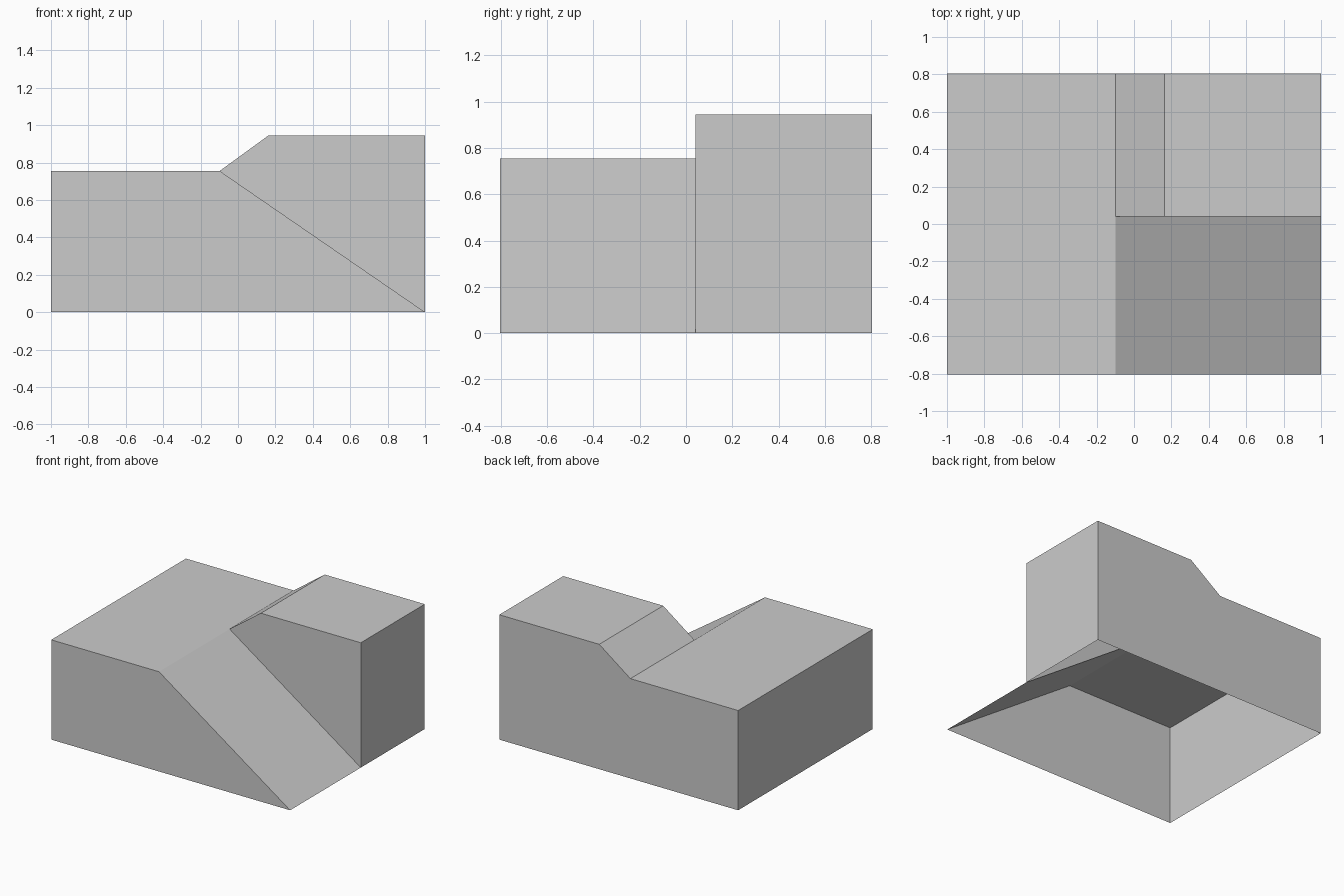
import bpy
import bmesh

cube = bpy.data.objects.get("Cube")
if cube:
    bpy.data.objects.remove(cube, do_unlink=True)

# Key dimensions
FRONT, STEP, BACK = -0.805, 0.04, 0.805
LOW, HIGH = 0.755, 0.945
CREST, RISE = -0.098, 0.163

grey = bpy.data.materials.new("plain grey")
grey.use_nodes = True
grey.diffuse_color = (0.6, 0.6, 0.6, 1)
grey.node_tree.nodes["Principled BSDF"].inputs["Base Color"].default_value = (0.6, 0.6, 0.6, 1)


def finish(name, bm):
    mesh = bpy.data.meshes.new(name)
    bm.to_mesh(mesh)
    bm.free()
    mesh.materials.append(grey)
    bpy.context.collection.objects.link(bpy.data.objects.new(name, mesh))


def shell(name, profile, y0, y1, front_cap=False, back_cap=False):
    """Sweep an x-z profile along y as an open-bottomed shell."""
    bm = bmesh.new()
    near = [bm.verts.new((x, y0, z)) for x, z in profile]
    far = [bm.verts.new((x, y1, z)) for x, z in profile]
    for i in range(len(profile) - 1):
        bm.faces.new((near[i], near[i + 1], far[i + 1], far[i]))
    if front_cap:
        bm.faces.new(near[::-1])
    if back_cap:
        bm.faces.new(far)
    finish(name, bm)


# Front half: low platform running down a ramp
platform = [(-1, 0), (-1, LOW), (CREST, LOW)]
shell("ramp_block", platform + [(1, 0)], FRONT, STEP, front_cap=True)

# Back half: low platform rising by a bevel to the tall block
tall = [(RISE, HIGH), (1, HIGH), (1, 0)]
shell("tall_block", platform + tall, STEP, BACK, back_cap=True)

# Upright wall between the ramp and the tall block
wall = bmesh.new()
outline = [(CREST, LOW)] + tall
wall.faces.new([wall.verts.new((x, STEP, z)) for x, z in reversed(outline)])
finish("step_wall", wall)
